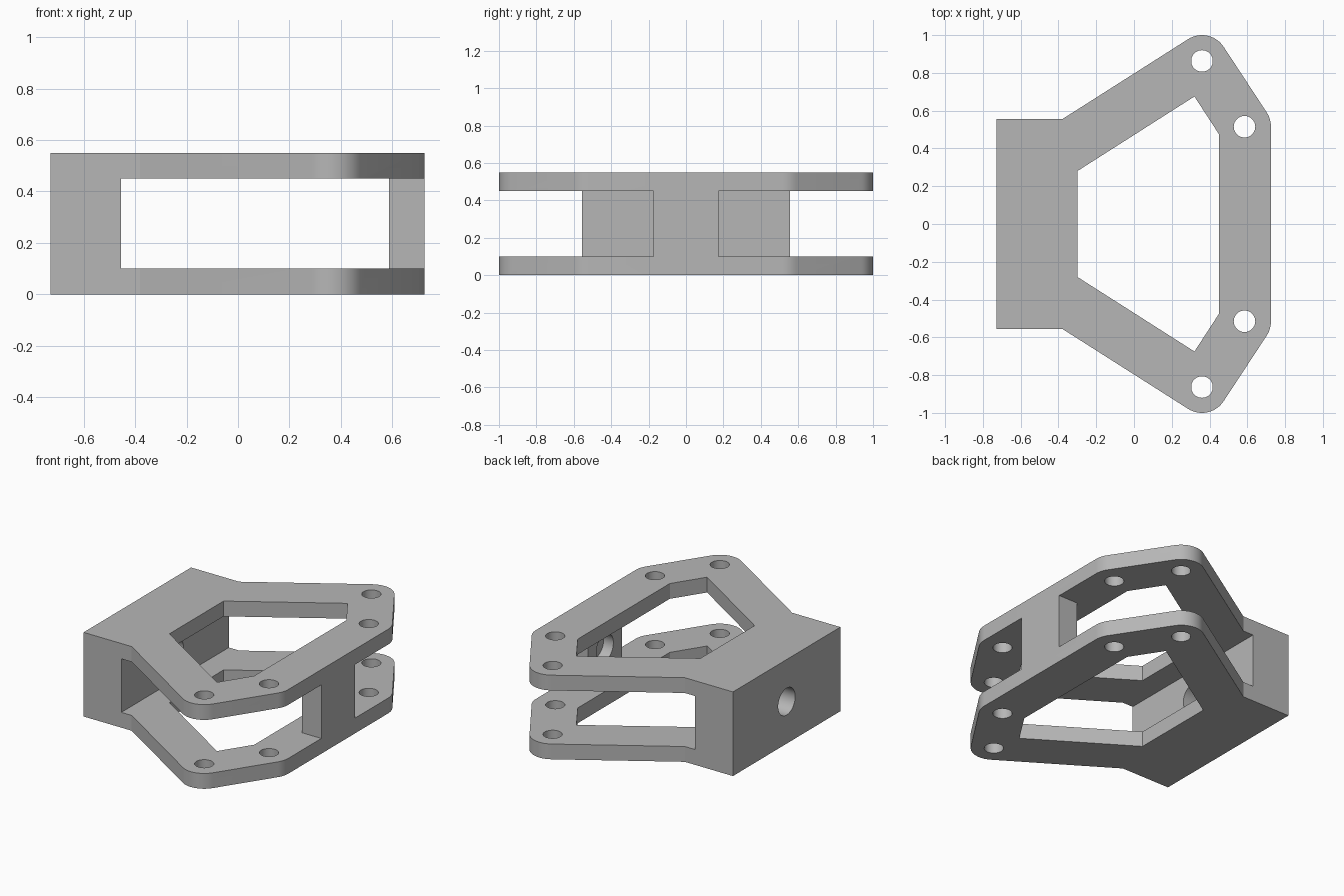
import bpy, bmesh
from math import radians, cos, sin, pi
from mathutils import Matrix

cube = bpy.data.objects.get("Cube")
if cube:
    bpy.data.objects.remove(cube, do_unlink=True)

HEIGHT, PLATE = 0.55, 0.10
MID = HEIGHT / 2

grey = bpy.data.materials.new("plain_grey")
grey.use_nodes = True
colour = (0.47, 0.47, 0.47, 1)
grey.diffuse_color = colour
grey.node_tree.nodes["Principled BSDF"].inputs["Base Color"].default_value = colour


def finish(name, bm):
    bmesh.ops.recalc_face_normals(bm, faces=bm.faces[:])
    mesh = bpy.data.meshes.new(name)
    bm.to_mesh(mesh)
    bm.free()
    mesh.materials.append(grey)
    obj = bpy.data.objects.new(name, mesh)
    bpy.context.collection.objects.link(obj)
    return obj


def prism(name, half, z0, z1):
    """Extrude a half outline mirrored across the x axis."""
    outline = half + [(x, -y) for x, y in reversed(half)]
    bm = bmesh.new()
    face = bm.faces.new([bm.verts.new((x, y, z0)) for x, y in outline])
    top = bmesh.ops.extrude_face_region(bm, geom=[face])["geom"]
    bmesh.ops.translate(bm, vec=(0, 0, z1 - z0),
                        verts=[v for v in top if isinstance(v, bmesh.types.BMVert)])
    return finish(name, bm)


def box(name, x0, x1, y0, y1, z0, z1):
    bm = bmesh.new()
    size = Matrix.Diagonal((x1 - x0, y1 - y0, z1 - z0, 1))
    place = Matrix.Translation(((x0 + x1) / 2, (y0 + y1) / 2, (z0 + z1) / 2))
    bmesh.ops.create_cube(bm, size=1, matrix=place @ size)
    return finish(name, bm)


def rod(name, centre, radius, length, along_x=False):
    bm = bmesh.new()
    turn = Matrix.Rotation(pi / 2 if along_x else 0, 4, 'Y')
    bmesh.ops.create_cone(bm, cap_ends=True, segments=40, radius1=radius, radius2=radius,
                          depth=length, matrix=Matrix.Translation(centre) @ turn)
    return finish(name, bm)


def arc(centre, radius, start, end, steps):
    angles = [radians(start + (end - start) * i / steps) for i in range(steps + 1)]
    return [(centre[0] + radius * cos(a), centre[1] + radius * sin(a)) for a in angles]


# Solid bracket with corners rounded around the bolt holes
bolts = [(0.36, 0.863), (0.585, 0.515)]
outline = [(-0.728, 0.555), (-0.38, 0.555)]
outline += arc(bolts[0], 0.137, 122, 33, 14) + arc(bolts[1], 0.14, 33, 0, 6)
bracket = prism("bracket_frame", outline, 0, HEIGHT)

# Central window and the gap between the two plates, leaving base block and post
low, high = PLATE, HEIGHT - PLATE
cutters = [
    prism("window_cutter", [(-0.30, 0.28), (0.32, 0.675), (0.45, 0.475)], -0.1, HEIGHT + 0.1),
    box("slot_cutter", -0.455, 0.587, -1.2, 1.2, low, high),
    rod("base_hole_cutter", (-0.6, 0, MID), 0.088, 0.5, True),
    rod("post_recess_cutter", (0.587, 0, MID), 0.088, 0.14, True),
]
for side in (-1, 1):
    ys = sorted((side * 0.175, side * 1.2))
    cutters.append(box("post_side_cutter", 0.5, 1.0, *ys, low, high))
    for x, y in bolts:
        cutters.append(rod("bolt_hole_cutter", (x, side * y, MID), 0.057, 1))

bpy.context.view_layer.objects.active = bracket
bracket.select_set(True)
for cutter in cutters:
    cut = bracket.modifiers.new("cut", 'BOOLEAN')
    cut.operation, cut.solver, cut.object = 'DIFFERENCE', 'EXACT', cutter
    bpy.ops.object.modifier_apply(modifier=cut.name)
    bpy.data.objects.remove(cutter, do_unlink=True)

bpy.ops.object.shade_smooth_by_angle(angle=radians(25))
